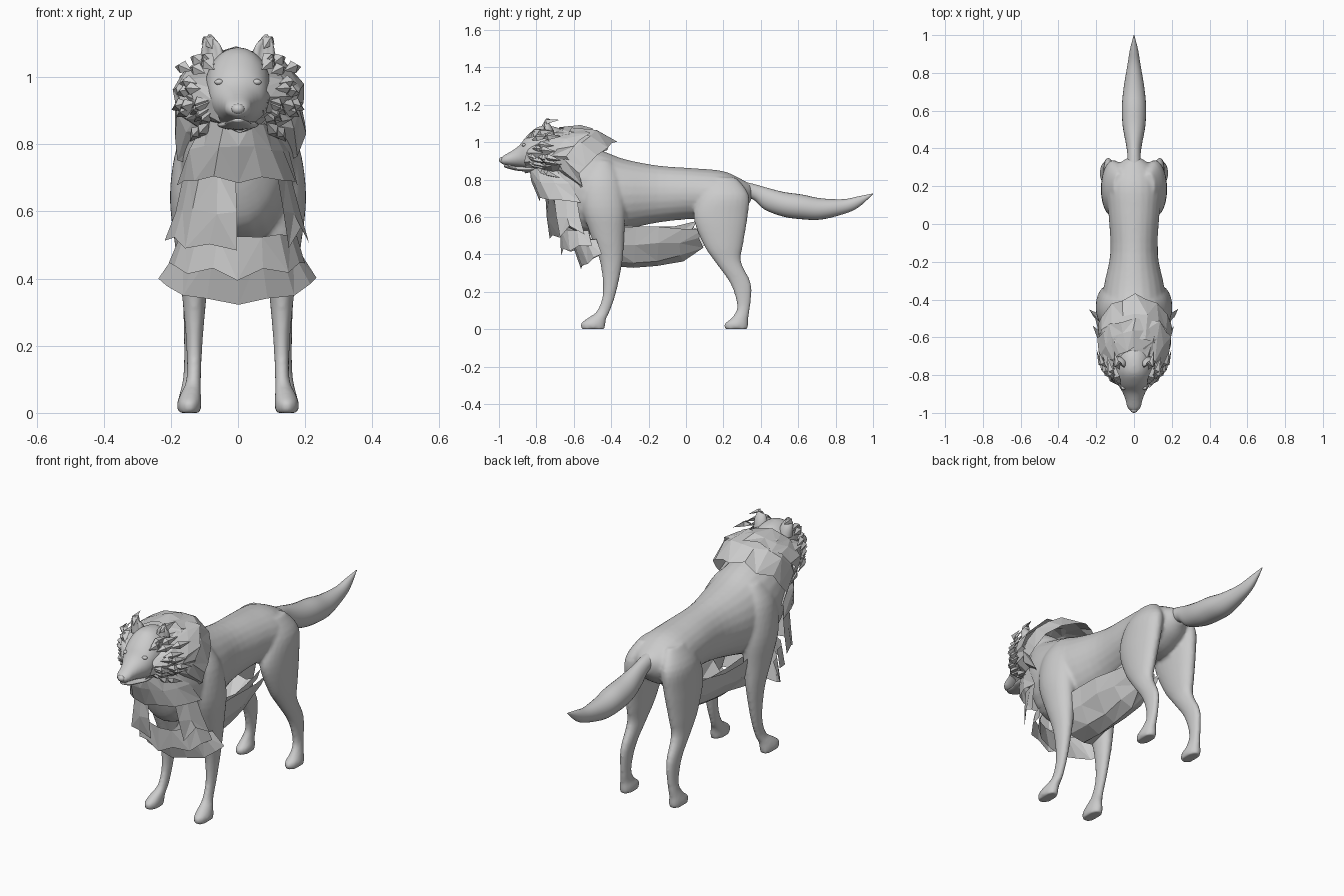
import bpy, bmesh, math, random
from mathutils import Vector

if "Cube" in bpy.data.objects:
    bpy.data.objects.remove(bpy.data.objects["Cube"])

random.seed(4)


def finish(bm, name, smooth=True):
    bmesh.ops.recalc_face_normals(bm, faces=bm.faces)
    me = bpy.data.meshes.new(name)
    bm.to_mesh(me)
    bm.free()
    for p in me.polygons:
        p.use_smooth = smooth
    ob = bpy.data.objects.new(name, me)
    bpy.context.collection.objects.link(ob)
    return ob


def spline(rows, steps=4):
    """Catmull-Rom through tuples."""
    out = []
    for i in range(len(rows) - 1):
        a, b, c, d = (rows[max(0, min(len(rows) - 1, i + k))] for k in (-1, 0, 1, 2))
        for s in range(steps):
            t = s / steps
            out.append([0.5 * (2 * q + (r - p) * t + (2 * p - 5 * q + 4 * r - u) * t * t
                               + (3 * q - p - 3 * r + u) * t ** 3) for p, q, r, u in zip(a, b, c, d)])
    return out + [list(rows[-1])]


def loft(bm, rows, axis, side=1, n=24):
    """rows: (station, x centre, other centre, x radius, other radius)"""
    prev = first = None
    for s, x, c, rx, rc in spline(rows):
        ring = []
        for i in range(n):
            a = 2 * math.pi * i / n
            px, q = side * (x + max(rx, .001) * math.cos(a)), c + max(rc, .001) * math.sin(a)
            ring.append(bm.verts.new((px, s, q) if axis == 'y' else (px, q, s)))
        if prev:
            for i in range(n):
                bm.faces.new((prev[i], prev[(i + 1) % n], ring[(i + 1) % n], ring[i]))
        first = first or ring
        prev = ring
    bm.faces.new(first)
    bm.faces.new(prev)


def tb(rows):
    """(y, top, bottom, half width) to loft rows"""
    return [(y, 0, (t + b) / 2, w, (t - b) / 2) for y, t, b, w in rows]


# body, head and legs fused into one skin
bm = bmesh.new()
loft(bm, tb([(.35, .77, .69, .035), (.30, .80, .63, .10), (.2, .845, .58, .145), (.05, .86, .59, .135),
             (-.15, .875, .57, .125), (-.33, .91, .53, .16), (-.45, .955, .50, .175), (-.57, .99, .52, .165),
             (-.65, 1.02, .56, .14), (-.70, 1.03, .66, .10), (-.73, .98, .78, .06)]), 'y')
loft(bm, tb([(-.60, 1.02, .80, .07), (-.66, 1.065, .81, .092), (-.72, 1.087, .83, .10), (-.79, 1.083, .84, .097),
             (-.85, 1.035, .855, .084), (-.89, .985, .866, .062), (-.93, .955, .872, .046),
             (-.97, .932, .878, .037), (-.99, .918, .885, .02)]), 'y')
FRONT = [(0, .145, -.495, .034, .063), (.03, .145, -.497, .036, .066), (.06, .14, -.475, .03, .05),
         (.1, .132, -.44, .022, .035), (.2, .13, -.408, .024, .036), (.36, .13, -.40, .038, .06),
         (.5, .13, -.42, .058, .09), (.65, .135, -.44, .068, .115), (.8, .12, -.45, .06, .10),
         (.9, .09, -.45, .03, .05)]
HIND = [(0, .145, .27, .034, .062), (.03, .145, .27, .036, .063), (.06, .145, .288, .028, .045),
        (.12, .14, .308, .022, .035), (.24, .135, .294, .026, .055), (.36, .13, .225, .036, .07),
        (.45, .125, .2, .048, .105), (.6, .115, .185, .06, .145), (.72, .105, .205, .06, .13),
        (.81, .08, .2, .03, .07)]
for s in (1, -1):
    loft(bm, FRONT, 'z', s)
    loft(bm, HIND, 'z', s)
body = finish(bm, "body")
m = body.modifiers.new("fuse", 'REMESH')
m.mode, m.voxel_size, m.use_smooth_shade = 'VOXEL', .009, True
m = body.modifiers.new("relax", 'SMOOTH')
m.iterations, m.factor = 5, .5

# tail
bm = bmesh.new()
loft(bm, [(.28, 0, .755, .04, .04), (.36, 0, .735, .035, .042), (.42, 0, .70, .042, .06),
          (.52, 0, .668, .06, .066), (.62, 0, .654, .064, .066), (.72, 0, .643, .055, .057),
          (.84, 0, .655, .035, .04), (.92, 0, .68, .022, .03), (1.0, 0, .724, .002, .002)], 'y')
finish(bm, "tail")

# lower jaw, leaving a mouth line
bm = bmesh.new()
loft(bm, tb([(-.78, .88, .842, .06), (-.85, .872, .843, .06), (-.9, .871, .847, .042),
             (-.95, .874, .858, .032), (-.972, .877, .867, .015)]), 'y')
finish(bm, "jaw")


def ball(name, loc, scale):
    b = bmesh.new()
    bmesh.ops.create_uvsphere(b, u_segments=16, v_segments=10, radius=1)
    for v in b.verts:
        v.co = Vector(loc) + Vector(p * q for p, q in zip(v.co, scale))
    finish(b, name)


ball("nose", (0, -.982, .905), (.02, .018, .016))
for s in (1, -1):
    ball("eye", (s * .056, -.866, .985), (.014, .012, .009))
    # ear shell with a hollow front
    bm = bmesh.new()
    loft(bm, [(1.03, .073, -.735, .036, .035), (1.07, .076, -.74, .034, .028), (1.10, .08, -.75, .024, .02),
              (1.127, .084, -.765, .004, .005)], 'z', s, 16)
    for v in bm.verts:
        if v.co.y < -.75:
            v.co.y += .03 * max(0, 1 - abs(abs(v.co.x) - .078) / .026)
    finish(bm, "ear")


# ---- faceted fur sheets ----
def sheet(name, rows, jitter=.012, closed=False, jag=.03):
    """Triangulated strip; the last row is cut into uneven points."""
    b = bmesh.new()
    grid = []
    for k, row in enumerate(rows):
        line = []
        for i, p in enumerate(row):
            q = Vector(p) + Vector([random.uniform(-jitter, jitter) for _ in range(3)])
            if k == len(rows) - 1 and i % 2:
                q += (Vector(rows[k - 1][i]) - q).normalized() * random.uniform(.4, 1.3) * jag
            line.append(b.verts.new(q))
        grid.append(line)
    n = len(grid[0])
    for r0, r1 in zip(grid, grid[1:]):
        for i in range(n if closed else n - 1):
            j = (i + 1) % n
            tris = [(r0[i], r0[j], r1[j]), (r0[i], r1[j], r1[i])] if i % 2 else \
                   [(r0[i], r0[j], r1[i]), (r0[j], r1[j], r1[i])]
            for t in tris:
                b.faces.new(t)
    finish(b, name, False)


def ring(rx, rz, zc, ytop, ybot, n=18):
    out = []
    for i in range(n):
        a = 2 * math.pi * i / n
        f = max(0, math.cos(a))
        out.append((rx * math.sin(a), ybot + (ytop - ybot) * f, zc + rz * math.cos(a)))
    return out


def arc(w, yf, ys, zf, zs, n=9):
    out = []
    for i in range(n):
        a = math.pi * (i / (n - 1) - .5)
        c = math.cos(a)
        out.append((w * math.sin(a), ys + (yf - ys) * c, zs + (zf - zs) * c))
    return out


# ruff around the face and neck
for rows in ([(.088, .115, .955, -.69, -.86), (.145, .115, .965, -.61, -.80), (.17, .11, .965, -.56, -.71)],
             [(.12, .12, .96, -.66, -.78), (.18, .135, .95, -.56, -.72), (.20, .12, .95, -.49, -.62)],
             [(.15, .13, .95, -.60, -.70), (.19, .15, .92, -.48, -.65), (.20, .16, .84, -.37, -.56)]):
    sheet("neck_ruff", [ring(*r) for r in rows], .01, True)

# loose tufts beside the cheeks
bm = bmesh.new()
for i in range(22):
    a = math.radians(random.uniform(25, 140))
    d = random.uniform(.1, .16)
    y = -.87 + (d - .09) * 1.5
    for s in (1, -1):
        u = Vector((s * math.sin(a), 0, math.cos(a)))
        t = Vector((math.cos(a), 0, -s * math.sin(a))) * .02
        root = Vector((0, y, .96)) + u * (d - .01)
        mid = root + u * .03 + Vector((0, .03, 0))
        v = [bm.verts.new(p) for p in (root, mid + t, mid - t, root + u * .055 + Vector((0, .1, -.01)),
                                       mid + u * .015 - Vector((0, .008, 0)))]
        for f in ((0, 1, 4), (0, 4, 2), (1, 3, 4), (2, 4, 3)):
            bm.faces.new([v[k] for k in f])
finish(bm, "cheek_tufts", False)

# overlapping chest layers, top to bottom
sheet("chest_fur_top", [arc(.10, -.84, -.68, .86, .88), arc(.15, -.83, -.62, .79, .78),
                        arc(.185, -.79, -.56, .69, .67)], .008, jag=.02)
middle = [arc(.16, -.75, -.58, .71, .70), arc(.185, -.745, -.57, .6, .6), arc(.212, -.73, -.54, .49, .51)]
sheet("chest_fur_middle", [r[:5] for r in middle], .008, jag=.02)
sheet("chest_fur_middle_side", [r[6:] for r in middle], .008, jag=.04)
sheet("chest_fur_low", [arc(.17, -.67, -.52, .53, .53), arc(.205, -.67, -.50, .40, .45)], .006, jag=.03)
sheet("chest_fur_bottom", [arc(.18, -.62, -.48, .48, .48), arc(.235, -.56, -.45, .325, .40)], .004, jag=.01)

# belly fringe: a trough hanging under the ribs
section = [(-.12, .54, 0), (-.11, .45, .5), (-.06, .37, .95), (0, .34, 1), (.06, .37, .95), (.11, .45, .5), (.12, .54, 0)]
sheet("belly_fur", [[(x * w, y + .03 * d, .55 - (.55 - z) * d) for x, z, _ in section]
                    for y, d, w in ((-.45, 1.05, 1.1), (-.30, 1.02, 1.05), (-.18, .98, 1),
                                    (-.05, .88, .95), (.08, .58, .75))], .012, jag=.03)
sheet("belly_fur_inner", [[(x * .85, y, .57 - (.57 - z) * d) for x, z, _ in section]
                          for y, d in ((-.36, .8), (-.2, .75), (-.06, .65), (.06, .2))], .015)
